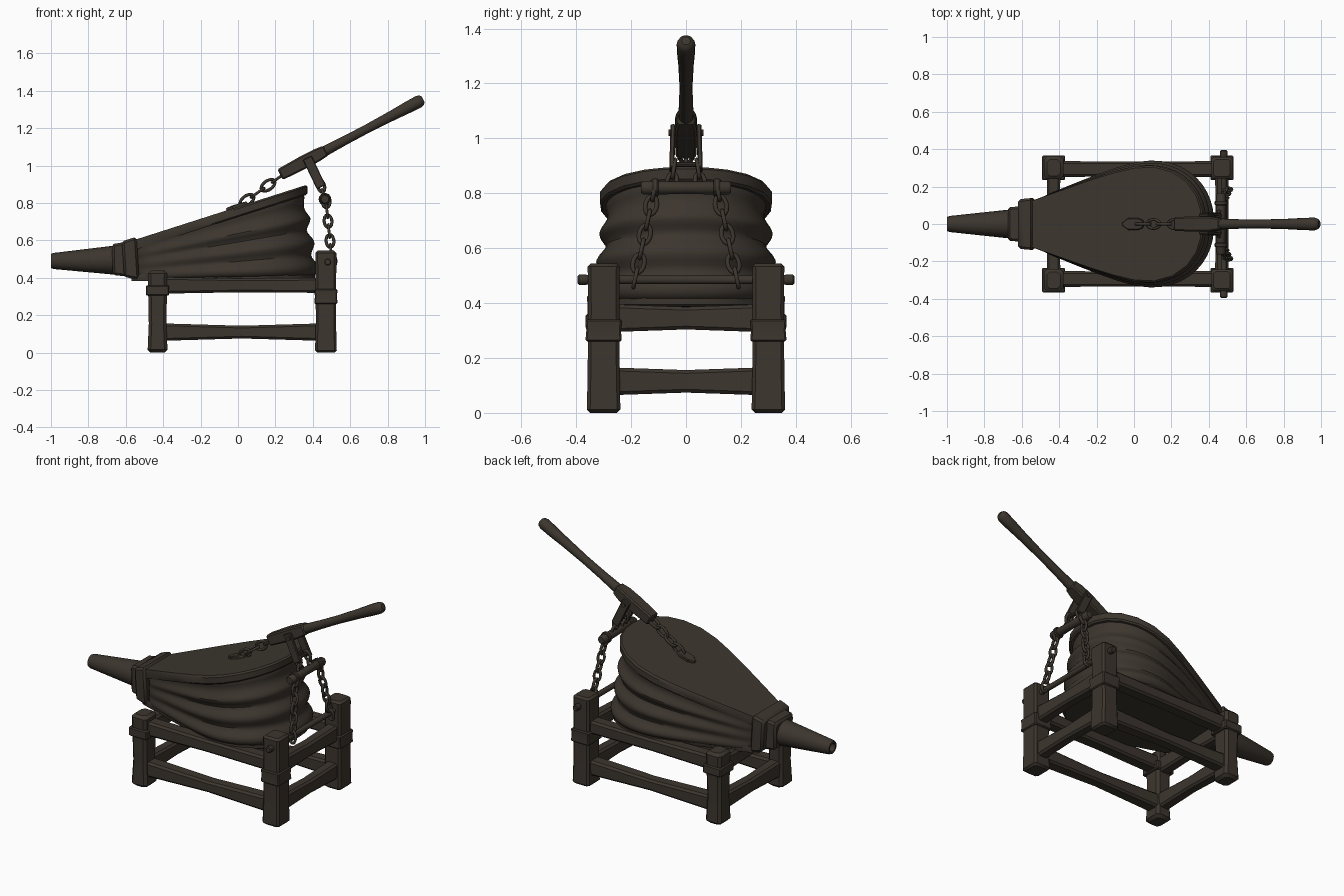
import bpy, bmesh, math
from mathutils import Vector, Matrix

cube = bpy.data.objects.get("Cube")
if cube:
    bpy.data.objects.remove(cube)

# Single dark brown used everywhere
brown = bpy.data.materials.new("dark_brown")
brown.use_nodes = True
COLOR = (0.045, 0.036, 0.027, 1)
brown.diffuse_color = COLOR
bsdf = brown.node_tree.nodes["Principled BSDF"]
bsdf.inputs["Base Color"].default_value = COLOR
bsdf.inputs["Roughness"].default_value = 0.9


def finish(name, bm, angle=35):
    bmesh.ops.recalc_face_normals(bm, faces=bm.faces)
    mesh = bpy.data.meshes.new(name)
    bm.to_mesh(mesh)
    bm.free()
    mesh.materials.append(brown)
    mesh.shade_smooth()
    mesh.set_sharp_from_angle(angle=math.radians(angle))
    obj = bpy.data.objects.new(name, mesh)
    bpy.context.collection.objects.link(obj)
    return obj


def loft(name, rings, angle=35):
    """Skin a stack of equal rings and cap both ends."""
    bm = bmesh.new()
    rows = [[bm.verts.new(p) for p in ring] for ring in rings]
    n = len(rows[0])
    for a, b in zip(rows, rows[1:]):
        for i in range(n):
            j = (i + 1) % n
            bm.faces.new((a[i], a[j], b[j], b[i]))
    bm.faces.new(rows[0])
    bm.faces.new(rows[-1])
    return finish(name, bm, angle)


def axes(p0, p1):
    d = (p1 - p0).normalized()
    side = Vector((1, 0, 0)) if abs(d.y) > 0.9 else Vector((0, 1, 0))
    up = d.cross(side).normalized()
    return d, up.cross(d).normalized(), up


def beam(name, p0, p1, sections, edge=0.012):
    """Chamfered bar; sections are (fraction, half side, half up)."""
    p0, p1 = Vector(p0), Vector(p1)
    d, side, up = axes(p0, p1)
    step = edge / (p1 - p0).length
    t0, a0, b0 = sections[0]
    t1, a1, b1 = sections[-1]
    first = (t0, a0 - edge, b0 - edge)
    last = (t1, a1 - edge, b1 - edge)
    full = [first, (t0 + step, a0, b0), *sections[1:-1], (t1 - step, a1, b1), last]
    rings = []
    for t, a, b in full:
        c = p0.lerp(p1, t)
        e = min(edge, a * 0.5, b * 0.5)
        pts = [(a, b - e), (a - e, b), (e - a, b), (-a, b - e),
               (-a, e - b), (e - a, -b), (a - e, -b), (a, e - b)]
        rings.append([c + side * u + up * v for u, v in pts])
    return loft(name, rings)


def tube(name, p0, p1, profile, sides=14):
    """Round bar; profile is (fraction, radius)."""
    p0, p1 = Vector(p0), Vector(p1)
    d, side, up = axes(p0, p1)
    turn = [math.tau * i / sides for i in range(sides)]
    return loft(name, [[p0.lerp(p1, t) + (side * math.cos(a) + up * math.sin(a)) * r
                        for a in turn] for t, r in profile])


def chain(name, p0, p1, count, width=0.021, wire=0.0085):
    """Oval links turned a quarter each step, in one mesh."""
    p0, p1 = Vector(p0), Vector(p1)
    d, side, up = axes(p0, p1)
    pitch = (p1 - p0).length / count
    half = pitch / 2 + wire * 0.9
    bm = bmesh.new()
    for k in range(count):
        c = p0.lerp(p1, (k + 0.5) / count)
        u, v = (side, up) if k % 2 else (up, side)
        grid = []
        for i in range(14):
            a = math.tau * i / 14
            spine = d * math.cos(a) * half + u * math.sin(a) * width
            out = (d * math.cos(a) + u * math.sin(a)).normalized()
            grid.append([bm.verts.new(c + spine + (out * math.cos(b) + v * math.sin(b)) * wire)
                         for b in [math.tau * j / 6 for j in range(6)]])
        for i in range(14):
            for j in range(6):
                m, n = (i + 1) % 14, (j + 1) % 6
                bm.faces.new((grid[i][j], grid[m][j], grid[m][n], grid[i][n]))
    return finish(name, bm, 80)


# Frame: four posts with bands, then side and cross rails
for s, tag in ((1, "left"), (-1, "right")):
    y = 0.3 * s
    beam("front_post_" + tag, (-0.43, y, 0), (-0.43, y, 0.44),
         [(0, 0.06, 0.053), (0.35, 0.054, 0.047), (0.7, 0.058, 0.05), (1, 0.06, 0.052)], 0.016)
    beam("front_post_band_" + tag, (-0.43, y, 0.305), (-0.43, y, 0.36),
         [(0, 0.066, 0.062), (1, 0.066, 0.062)], 0.006)
    beam("rear_post_" + tag, (0.47, y, 0), (0.47, y, 0.545),
         [(0, 0.061, 0.058), (0.3, 0.058, 0.054), (0.7, 0.057, 0.055), (1, 0.058, 0.056)])
    beam("rear_post_band_" + tag, (0.47, y, 0.26), (0.47, y, 0.34),
         [(0, 0.066, 0.062), (0.5, 0.063, 0.059), (1, 0.066, 0.062)], 0.006)
    beam("lower_side_rail_" + tag, (-0.4, y * 0.98, 0.11), (0.44, y * 0.98, 0.11),
         [(0, 0.042, 0.046), (0.5, 0.038, 0.034), (1, 0.042, 0.046)])
    beam("upper_side_rail_" + tag, (-0.4, y * 0.98, 0.36), (0.44, y * 0.98, 0.36),
         [(0, 0.042, 0.044), (0.5, 0.04, 0.037), (1, 0.042, 0.04)])
for x, tag in ((-0.43, "front"), (0.47, "rear")):
    for z, level in ((0.115, "lower"), (0.345, "upper")):
        beam(f"{level}_{tag}_cross_rail", (x, -0.27, z), (x, 0.27, z),
             [(0, 0.036, 0.05), (0.5, 0.034, 0.041), (1, 0.036, 0.05)])
tube("rear_cross_rod", (0.48, -0.395, 0.485), (0.48, 0.395, 0.485),
     [(0, 0.014), (0.006, 0.019), (0.04, 0.019), (0.05, 0.016),
      (0.95, 0.016), (0.96, 0.019), (0.994, 0.019), (1, 0.014)])

# Pear-shaped outline shared by the leather and the boards
HALF = [(-0.57, 0.115), (-0.45, 0.15), (-0.33, 0.185), (-0.2, 0.222), (-0.08, 0.252),
        (0.04, 0.275), (0.14, 0.28), (0.23, 0.255), (0.3, 0.205), (0.345, 0.14), (0.367, 0.07)]
OUTLINE = [Vector(p) for p in HALF] + [Vector((0.372, 0))] + [Vector((x, -y)) for x, y in HALF[::-1]]


def top_z(x):
    return 0.6 + 0.32 * (x + 0.55)


def bottom_z(x):
    return 0.39 + 0.012 * max(0, x)


def pear(offset, t, lift=0):
    """Outline pushed outwards, at height fraction t between the boards."""
    ring = []
    for i, p in enumerate(OUTLINE):
        tangent = OUTLINE[(i + 1) % len(OUTLINE)] - OUTLINE[i - 1]
        normal = Vector((-tangent.y, tangent.x)).normalized()
        grow = min(1, max(0, (p.x + 0.57) / 0.6))
        q = p + normal * offset * grow
        q.x -= 0.035 * t * grow
        z = bottom_z(q.x) * (1 - t) + top_z(q.x) * t
        ring.append(Vector((q.x, q.y, z + lift)))
    return ring


# Pleated leather body, folds fanning out from the nozzle
PLEATS = [(0, 0.03), (0.05, 0.055), (0.13, 0.07), (0.19, 0.045), (0.25, 0.022), (0.32, 0.045),
          (0.39, 0.058), (0.46, 0.03), (0.52, 0.008), (0.58, 0.03), (0.64, 0.046),
          (0.7, 0.022), (0.78, 0.004), (0.88, 0.016), (0.97, 0.028)]
leather = loft("leather_bellows", [pear(o, t) for t, o in PLEATS], 75)
sub = leather.modifiers.new("soft_folds", "SUBSURF")
sub.levels = sub.render_levels = 1
loft("top_board", [pear(0.026, 1, -0.05), pear(0.034, 1, -0.042), pear(0.034, 1, -0.006), pear(0.024, 1, 0.004)])
loft("bottom_board", [pear(0.03, 0, -0.008), pear(0.04, 0, 0), pear(0.04, 0, 0.025), pear(0.03, 0, 0.03)])

# Nozzle with its collar, and a hollow tip
beam("neck_collar", (-0.615, 0, 0.5), (-0.535, 0, 0.505),
     [(0, 0.132, 0.098), (0.5, 0.136, 0.106), (1, 0.138, 0.112)])
beam("neck_block", (-0.672, 0, 0.498), (-0.59, 0, 0.5),
     [(0, 0.09, 0.084), (1, 0.095, 0.092)])
tube("nozzle", (-0.64, 0, 0.495), (-1, 0, 0.49),
     [(0, 0.078), (0.1, 0.076), (0.96, 0.043), (1, 0.038), (1, 0.026), (0.75, 0.024)], 16)

# Lever: squared head running into a round grip
HEAD, TIP = Vector((0.225, 0, 0.952)), Vector((0.99, 0, 1.355))
beam("lever_head", HEAD, HEAD.lerp(TIP, 0.32),
     [(0, 0.037, 0.032), (0.5, 0.041, 0.036), (0.8, 0.039, 0.035), (1, 0.032, 0.03)], 0.008)
tube("lever_grip", HEAD, TIP,
     [(0.28, 0.029), (0.34, 0.028), (0.45, 0.025), (0.6, 0.024), (0.78, 0.028),
      (0.9, 0.033), (0.97, 0.034), (0.99, 0.028), (1, 0.016)])
tube("lever_pin", (0.385, -0.064, 1.02), (0.385, 0.064, 1.02), [(0, 0.013), (1, 0.013)], 10)

# Hanger straps, hanging rod and the chains
for s, tag in ((1, "left"), (-1, "right")):
    beam("hanger_strap_" + tag, (0.37, 0.047 * s, 1.042), (0.445, 0.052 * s, 0.885),
         [(0, 0.009, 0.026), (1, 0.009, 0.026)], 0.004)
    chain("hanger_links_" + tag, (0.438, 0.04 * s, 0.915), (0.465, 0.055 * s, 0.815), 2, 0.018)
    chain("rear_chain_" + tag, (0.468, 0.11 * s, 0.835), (0.505, 0.19 * s, 0.465), 7)
    tube("chain_loop_" + tag, (0.465, 0.1 * s, 0.82), (0.465, 0.125 * s, 0.82),
         [(0, 0.03), (0.2, 0.034), (0.8, 0.034), (1, 0.03)])
tube("hanger_pin", (0.438, -0.06, 0.905), (0.438, 0.06, 0.905), [(0, 0.01), (1, 0.01)], 10)
tube("hanging_rod", (0.465, -0.163, 0.82), (0.465, 0.163, 0.82),
     [(0, 0.02), (0.03, 0.026), (0.5, 0.023), (0.97, 0.026), (1, 0.02)])
chain("front_chain", (0.02, 0, 0.795), (0.245, 0, 0.955), 4, 0.024)
beam("board_anchor", (-0.062, 0, 0.764), (0.05, 0, 0.8),
     [(0, 0.01, 0.009), (0.3, 0.032, 0.012), (0.75, 0.032, 0.012), (1, 0.022, 0.01)], 0.004)
